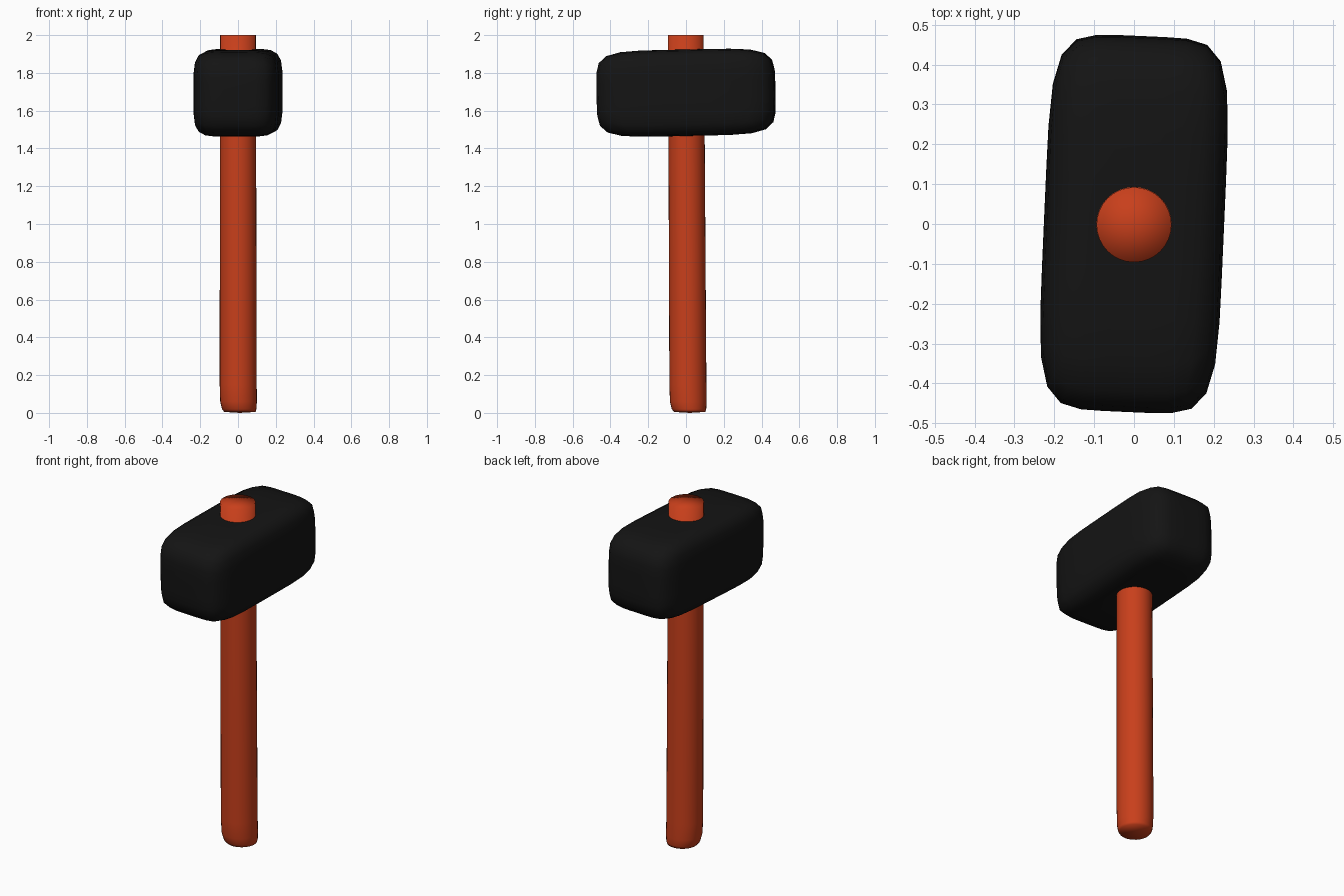
import bpy, bmesh
from math import sin, cos, pi, radians
from mathutils import Matrix, Vector

if "Cube" in bpy.data.objects:
    bpy.data.objects.remove(bpy.data.objects["Cube"])


def finish(bm, name, color):
    bmesh.ops.recalc_face_normals(bm, faces=bm.faces)
    for f in bm.faces:
        f.smooth = True
    me = bpy.data.meshes.new(name)
    bm.to_mesh(me)
    bm.free()
    ob = bpy.data.objects.new(name, me)
    bpy.context.collection.objects.link(ob)
    mat = bpy.data.materials.new(name + "_paint")
    mat.diffuse_color = color
    mat.use_nodes = True
    mat.node_tree.nodes["Principled BSDF"].inputs["Base Color"].default_value = mat.diffuse_color
    me.materials.append(mat)
    return ob


# Head: subdivided cube pushed out to a soft rounded block, slightly twisted
POWER = 5.6
HALF = Vector((0.226, 0.471, 0.229))
bm = bmesh.new()
bmesh.ops.create_cube(bm, size=2)
bmesh.ops.subdivide_edges(bm, edges=bm.edges[:], cuts=7, use_grid_fill=True)
for v in bm.verts:
    norm = sum(abs(c) ** POWER for c in v.co) ** (1 / POWER)
    v.co = Vector(c / norm * h for c, h in zip(v.co, HALF))
bm.transform(Matrix.Translation((0, 0, 1.695))
             @ Matrix.Rotation(radians(1.2), 4, 'X')
             @ Matrix.Rotation(radians(-2.5), 4, 'Z'))
finish(bm, "hammer_head", (0.007, 0.007, 0.007, 1))

# Handle: lofted round rod, leaning slightly, with a worn bottom end
SIDES = 32
sections = [  # centre x, centre y, z, radius
    (0.010, 0.019, 0.005, 0.083),
    (0.006, 0.016, 0.020, 0.091),
    (0.003, 0.012, 0.060, 0.097),
    (0.001, 0.010, 0.150, 0.098),
    (0.000, 0.003, 1.460, 0.096),
    (0.000, -0.002, 2.000, 0.094),
]
bm = bmesh.new()
rings = [[bm.verts.new((cx + r * cos(2 * pi * i / SIDES),
                        cy + r * sin(2 * pi * i / SIDES), z))
          for i in range(SIDES)] for cx, cy, z, r in sections]
for a, b in zip(rings, rings[1:]):
    for i in range(SIDES):
        j = (i + 1) % SIDES
        bm.faces.new((a[i], a[j], b[j], b[i]))
# End caps as triangle fans
for ring, (cx, cy, z, r) in ((rings[0], sections[0]), (rings[-1], sections[-1])):
    mid = bm.verts.new((cx, cy, 0.0 if z < 1 else z))
    for i in range(SIDES):
        bm.faces.new((ring[i], ring[(i + 1) % SIDES], mid))
finish(bm, "handle", (0.58, 0.05, 0.011, 1))
